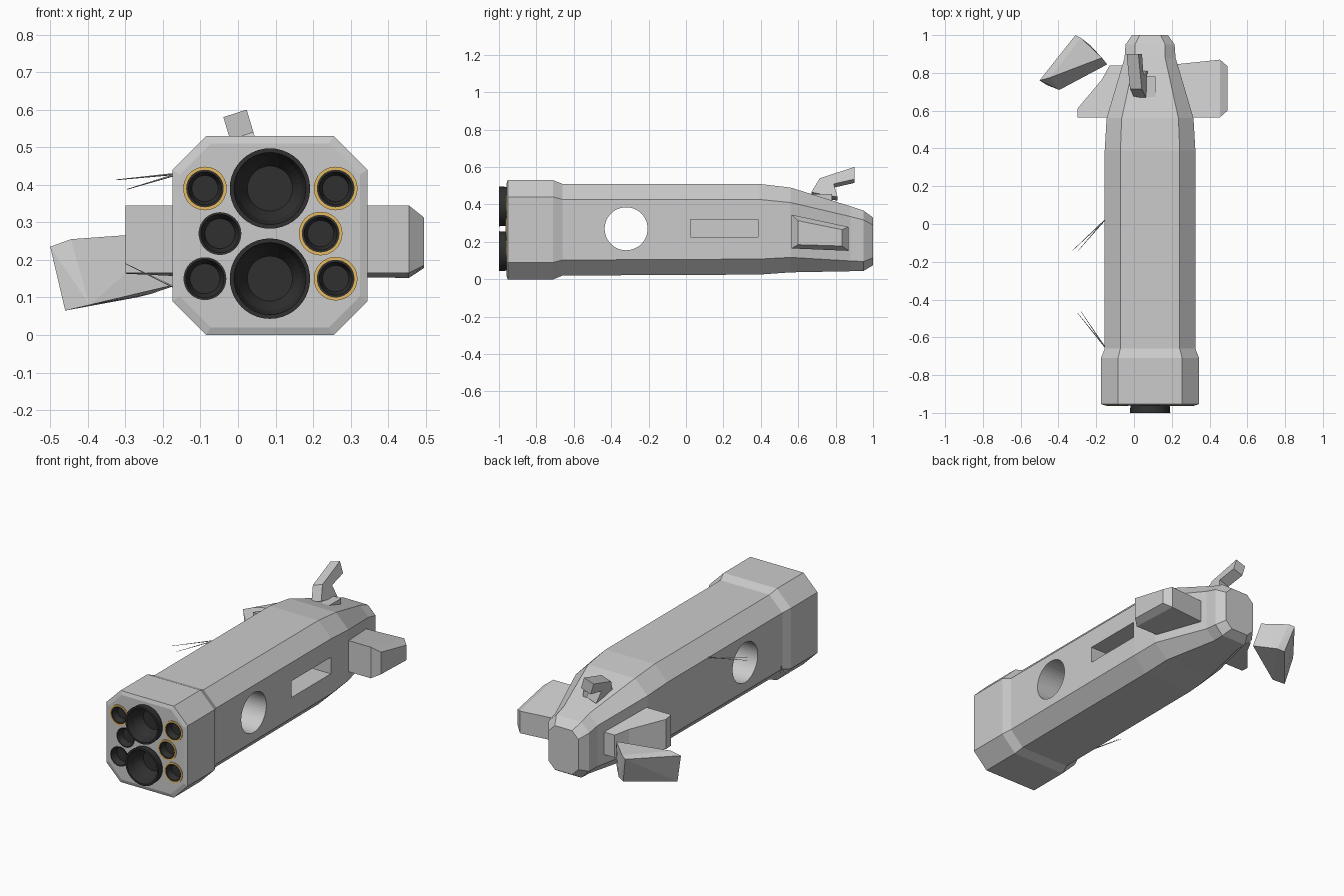
import bpy, bmesh, math
from mathutils import Vector

if "Cube" in bpy.data.objects:
    bpy.data.objects.remove(bpy.data.objects["Cube"])

CX = 0.085  # hull centre line


def material(name, rgb):
    m = bpy.data.materials.new(name)
    m.diffuse_color = (*rgb, 1)
    m.use_nodes = True
    m.node_tree.nodes["Principled BSDF"].inputs["Base Color"].default_value = m.diffuse_color
    return m


dark = material("dark_metal", (0.03, 0.03, 0.03))
amber = material("amber", (0.8, 0.5, 0.12))


def finish(name, bm, mat=None):
    bmesh.ops.recalc_face_normals(bm, faces=bm.faces[:])
    me = bpy.data.meshes.new(name)
    bm.to_mesh(me)
    bm.free()
    ob = bpy.data.objects.new(name, me)
    bpy.context.collection.objects.link(ob)
    if mat:
        me.materials.append(mat)
    return ob


def loft(name, rings):
    bm = bmesh.new()
    loops = [[bm.verts.new(p) for p in r] for r in rings]
    n = len(loops[0])
    for a, b in zip(loops, loops[1:]):
        for i in range(n):
            bm.faces.new((a[i], a[(i + 1) % n], b[(i + 1) % n], b[i]))
    bm.faces.new(loops[0])
    bm.faces.new(loops[-1][::-1])
    return finish(name, bm)


def lathe(name, x, z, profile, mat=None, closed=False, n=40):
    # profile of (radius, y) turned around the y direction
    bm = bmesh.new()
    vs = [bm.verts.new((x + r, y, z)) for r, y in profile]
    pairs = list(zip(vs, vs[1:])) + ([(vs[-1], vs[0])] if closed else [])
    es = [bm.edges.new(p) for p in pairs]
    bmesh.ops.spin(bm, geom=vs + es, cent=(x, 0, z), axis=(0, 1, 0),
                   angle=2 * math.pi, steps=n)
    bmesh.ops.remove_doubles(bm, verts=bm.verts[:], dist=1e-5)
    ob = finish(name, bm, mat)
    for p in ob.data.polygons:
        p.use_smooth = False
    return ob


def hull_of(name, points):
    bm = bmesh.new()
    for p in points:
        bm.verts.new(p)
    bmesh.ops.convex_hull(bm, input=bm.verts[:])
    bmesh.ops.dissolve_limit(bm, angle_limit=0.02, verts=bm.verts[:], edges=bm.edges[:])
    return finish(name, bm)


def cut(target, cutter):
    m = target.modifiers.new("cut", 'BOOLEAN')
    m.operation, m.solver, m.object = 'DIFFERENCE', 'EXACT', cutter
    cutter.hide_render = True
    cutter.hide_set(True)


def octagon(y, w, z0, z1, c):
    l, r = CX - w, CX + w
    return [(l + c, y, z0), (r - c, y, z0), (r, y, z0 + c), (r, y, z1 - c),
            (r - c, y, z1), (l + c, y, z1), (l, y, z1 - c), (l, y, z0 + c)]


def box(name, lo, hi):
    return hull_of(name, [(x, y, z) for x in (lo[0], hi[0])
                          for y in (lo[1], hi[1]) for z in (lo[2], hi[2])])


# Main hull: octagonal sections from engine collar to tapered end
hull = loft("hull", [octagon(*s) for s in (
    (-0.96, 0.24, 0.02, 0.51, 0.083), (-0.953, 0.26, 0, 0.53, 0.09),
    (-0.71, 0.26, 0, 0.53, 0.09), (-0.66, 0.24, 0.02, 0.51, 0.083),
    (0.39, 0.24, 0.025, 0.51, 0.083), (0.56, 0.23, 0.037, 0.49, 0.08),
    (0.88, 0.135, 0.043, 0.39, 0.055), (0.95, 0.13, 0.045, 0.367, 0.05),
    (1.0, 0.095, 0.075, 0.33, 0.04))])

# Round blast hole right through, and slot recess on the right side
bm = bmesh.new()
bmesh.ops.create_cone(bm, cap_ends=True, segments=48, radius1=0.115, radius2=0.115, depth=1)
for v in bm.verts:
    v.co = Vector((v.co.z + CX, v.co.x - 0.32, v.co.y + 0.27))
cut(hull, finish("hole_cutter", bm))
cut(hull, box("slot_cutter", (0.2, 0.025, 0.225), (0.4, 0.385, 0.32)))

# Two big engine bells
for i, z in enumerate((0.15, 0.39)):
    cut(hull, lathe(f"bell_cutter_{i}", CX, z, [(0, -1.1), (0.1, -1.1), (0.1, -0.88), (0, -0.88)]))
    lathe(f"main_engine_{i}", CX, z,
          [(0.103, -0.95), (0.107, -1.0), (0.096, -1.0), (0.085, -0.95), (0.06, -0.9), (0, -0.9)], dark)

# Six small recessed thrusters, four with amber rims
for i, (x, z, rim) in enumerate(((-0.088, 0.39, 1), (0.26, 0.39, 1), (0.22, 0.27, 1),
                                 (0.26, 0.15, 1), (-0.048, 0.27, 0), (-0.088, 0.15, 0))):
    r = 0.05 if rim else 0.057
    cut(hull, lathe(f"thruster_cutter_{i}", x, z, [(0, -1.1), (r, -1.1), (r, -0.92), (0, -0.92)]))
    lathe(f"thruster_{i}", x, z, [(r, -0.962), (r - 0.006, -0.962), (r * 0.7, -0.925), (0, -0.925)], dark)
    if rim:
        lathe(f"thruster_rim_{i}", x, z, [(0.05, -0.964), (0.058, -0.964), (0.058, -0.955), (0.05, -0.955)],
              amber, closed=True)

# Right side pod with bevelled outer end
loft("right_pod", [[(x, y0, zb0), (x, y0, zt0), (x, y1, zt1), (x, y1, zb1)]
                   for x, y0, y1, zb0, zt0, zt1, zb1 in (
    (0.17, 0.565, 0.84, 0.165, 0.345, 0.285, 0.155),
    (0.455, 0.565, 0.87, 0.165, 0.345, 0.28, 0.152),
    (0.495, 0.6, 0.835, 0.185, 0.313, 0.265, 0.178))])

# Left pod: broken stump with a slanted break
stump = ((-0.03, 0.565), (-0.3, 0.565), (-0.3, 0.61), (-0.17, 0.765), (-0.13, 0.838), (0.0, 0.838))
loft("left_pod_stump", [[(x, y, 0.345 - 0.22 * (y - 0.565)) for x, y in stump],
                        [(x, y, 0.165 - 0.04 * (y - 0.565)) for x, y in stump]])

# Torn-off pod piece drifting beside the stump
hull_of("left_pod_fragment", [
    (-0.5, 0.76, 0.235), (-0.31, 1.0, 0.255), (-0.28, 0.985, 0.265), (-0.17, 0.88, 0.275),
    (-0.445, 0.775, 0.255), (-0.46, 0.735, 0.065), (-0.27, 0.96, 0.1), (-0.23, 0.945, 0.11),
    (-0.142, 0.845, 0.14), (-0.395, 0.71, 0.08)])

# Snapped tail fin, leaning sideways, and its stub
fin = ((0.67, 0.455), (0.715, 0.53), (0.9, 0.59), (0.9, 0.525), (0.79, 0.5), (0.81, 0.43))
loft("snapped_fin", [[(0.01 + s * 0.031 - 0.3 * (z - 0.53), y, z + s * 0.01) for y, z in fin]
                     for s in (-1, 1)])
box("fin_stub", (0.055, 0.67, 0.38), (0.115, 0.78, 0.455))

# Thin torn shards sticking out of the left side
for i, (a, b) in enumerate((((-0.155, 0.02, 0.43), (-0.325, -0.14, 0.413)),
                            ((-0.155, 0.02, 0.43), (-0.295, -0.14, 0.388)),
                            ((-0.155, -0.65, 0.12), (-0.3, -0.47, 0.19)),
                            ((-0.155, -0.65, 0.12), (-0.28, -0.465, 0.18)))):
    a, b = Vector(a), Vector(b)
    bm = bmesh.new()
    bmesh.ops.create_cone(bm, cap_ends=True, segments=4, radius1=0.003, radius2=0.001, depth=(b - a).length)
    rot = (b - a).to_track_quat('Z', 'Y')
    for v in bm.verts:
        v.co = rot @ v.co + (a + b) / 2
    finish(f"shard_{i}", bm)
